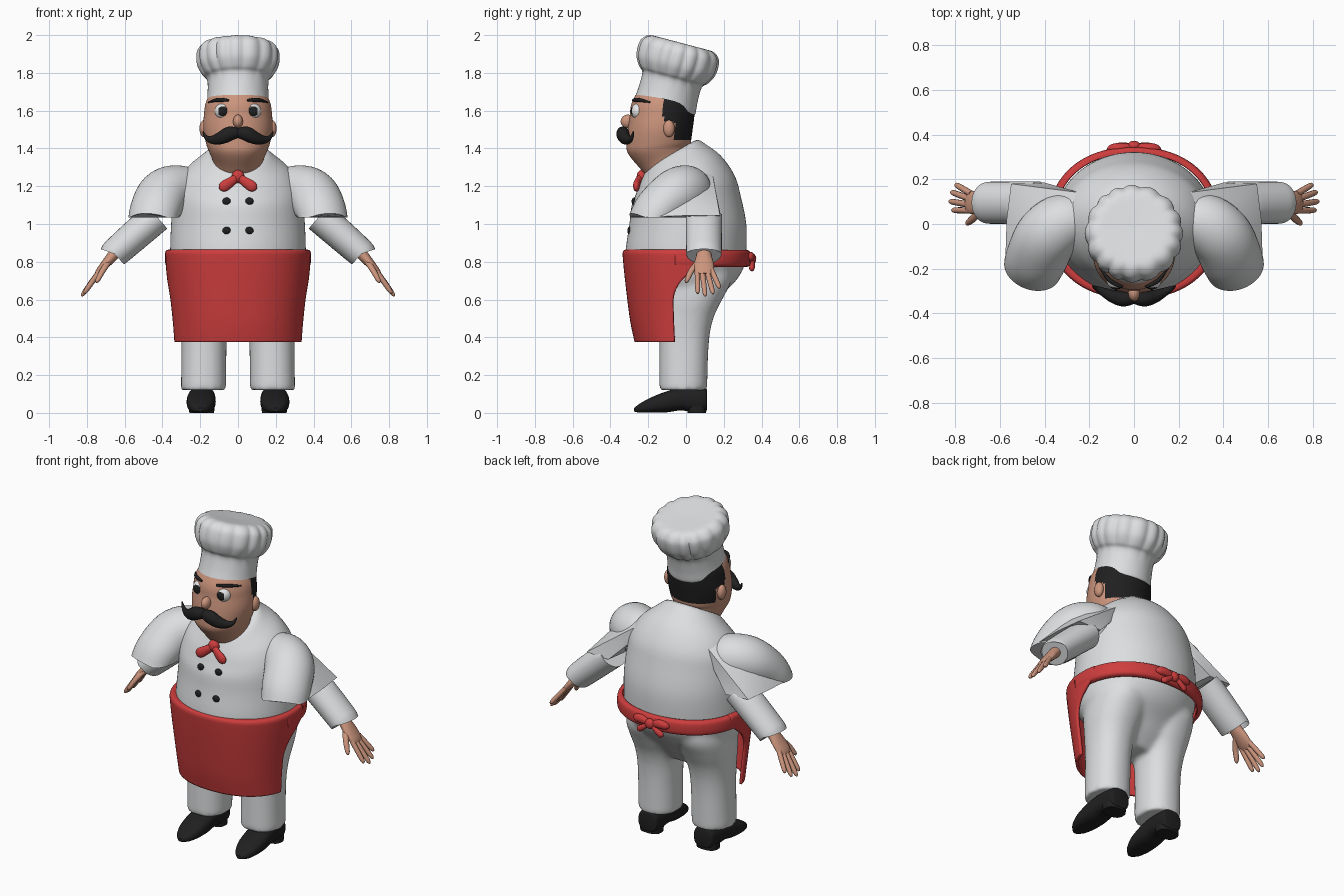
import bpy, bmesh, math
from mathutils import Vector

if "Cube" in bpy.data.objects:
    bpy.data.objects.remove(bpy.data.objects["Cube"])

def material(name, rgb):
    m = bpy.data.materials.new(name)
    m.diffuse_color = (*rgb, 1)
    m.use_nodes = True
    m.node_tree.nodes["Principled BSDF"].inputs["Base Color"].default_value = m.diffuse_color
    return m

WHITE = material("white_cloth", (.72, .73, .74))
RED = material("red_cloth", (.62, .047, .047))
SKIN = material("skin", (.60, .30, .205))
BLACK = material("black", (.014, .014, .015))
EYE = material("eye_white", (.8, .8, .8))

def smooth(pts, n=5):
    """Catmull-Rom through tuples of any length"""
    out = []
    for i in range(len(pts) - 1):
        q = [pts[max(0, min(len(pts) - 1, i + k))] for k in (-1, 0, 1, 2)]
        for j in range(n):
            t = j / n
            out.append(tuple(.5 * (2*b + (c-a)*t + (2*a-5*b+4*c-d)*t*t + (3*b-a-3*c+d)*t**3)
                             for a, b, c, d in zip(*q)))
    return out + [tuple(pts[-1])]

def finish(name, bm, mats, rule=None):
    bmesh.ops.recalc_face_normals(bm, faces=bm.faces)
    me = bpy.data.meshes.new(name)
    for m in mats:
        me.materials.append(m)
    for f in bm.faces:
        f.smooth = True
        if rule:
            f.material_index = int(rule(f.calc_center_median()))
    bm.to_mesh(me)
    bm.free()
    me.set_sharp_from_angle(angle=math.radians(45))
    ob = bpy.data.objects.new(name, me)
    bpy.context.collection.objects.link(ob)
    return ob

def skin(name, parts, *mats, sx=1, rule=None):
    """Skin each list of rings and cap both ends"""
    bm = bmesh.new()
    for rings in parts:
        vs = [[bm.verts.new((p[0] * sx, p[1], p[2])) for p in r] for r in rings]
        n = len(vs[0])
        for a, b in zip(vs, vs[1:]):
            for i in range(n):
                bm.faces.new((a[i], a[(i+1) % n], b[(i+1) % n], b[i]))
        bm.faces.new(vs[0])
        bm.faces.new(vs[-1])
    return finish(name, bm, mats, rule)

def loft(rows, seg=48, n=5, power=2.0):
    """Rows: z, cx, cy, rx, ry, slope of the ring toward the back"""
    rings = []
    for z, cx, cy, rx, ry, sl in smooth(rows, n):
        r = []
        for i in range(seg):
            a = math.tau * i / seg
            c, s = math.cos(a), math.sin(a)
            x = rx * math.copysign(abs(c) ** (2 / power), c)
            y = ry * math.copysign(abs(s) ** (2 / power), s)
            r.append((cx + x, cy + y, z + sl * y))
        rings.append(r)
    return rings

def sweep(path, seg=20, n=5, ref=(0, 0, 1)):
    """Path: x, y, z, side radius, other radius"""
    pts = smooth(path, n)
    rings = []
    for i, p in enumerate(pts):
        t = (Vector(pts[min(i+1, len(pts)-1)][:3]) - Vector(pts[max(i-1, 0)][:3])).normalized()
        u = Vector(ref).cross(t).normalized()
        v = t.cross(u)
        rings.append([Vector(p[:3]) + u * p[3] * math.cos(k * math.tau / seg)
                      + v * p[4] * math.sin(k * math.tau / seg) for k in range(seg)])
    return rings

def ball(name, loc, size, *mats, rule=None):
    bm = bmesh.new()
    bmesh.ops.create_uvsphere(bm, u_segments=32, v_segments=20, radius=1)
    for v in bm.verts:
        v.co = Vector((v.co.x * size[0] + loc[0], v.co.y * size[1] + loc[1], v.co.z * size[2] + loc[2]))
    return finish(name, bm, mats, rule)

# jacket body and trousers, fused into one smooth skin
trunk = loft([(.48, 0, -.02, .17, .09, 0), (.55, 0, 0, .25, .13, 0), (.62, 0, .01, .295, .175, 0),
              (.70, 0, 0, .335, .265, 0), (.78, 0, 0, .355, .31, 0), (.86, 0, 0, .36, .32, 0),
              (1.0, 0, .01, .355, .31, 0), (1.12, 0, 0, .345, .29, .1), (1.2, 0, -.005, .33, .265, .2),
              (1.28, 0, -.03, .28, .22, .35), (1.34, 0, -.06, .2, .165, .5), (1.375, 0, -.07, .155, .135, .58)])
leg = loft([(.12, .182, -.015, .12, .127, 0), (.37, .18, -.01, .12, .131, 0), (.5, .178, 0, .13, .145, 0),
            (.6, .172, .02, .148, .172, 0), (.7, .165, .04, .155, .2, 0), (.8, .15, .04, .15, .2, 0)], power=2.2)
body = skin("jacket_and_trousers", [trunk, leg, [[(-x, y, z) for x, y, z in r] for r in leg]], WHITE)
rm = body.modifiers.new("fuse", 'REMESH')
rm.mode, rm.voxel_size, rm.use_smooth_shade = 'VOXEL', .012, True
sm = body.modifiers.new("soften", 'SMOOTH')
sm.factor, sm.iterations = .5, 14

# apron front and waistband: curved shells
def shell(name, rows, half_angle, thick, mid=-math.pi / 2, n=8, seg=72):
    bm = bmesh.new()
    grid = []
    for z, rx, ry in smooth(rows, n):
        h = half_angle(z)
        line = []
        for i in range(seg + 1):
            a = mid + h * (2 * i / seg - 1)
            c, s = math.cos(a), math.sin(a)
            line.append(bm.verts.new((rx * math.copysign(abs(c) ** .9, c), ry * math.copysign(abs(s) ** .9, s), z)))
        grid.append(line)
    for a, b in zip(grid, grid[1:]):
        for i in range(seg):
            bm.faces.new((a[i], a[i+1], b[i+1], b[i]))
    ob = finish(name, bm, [RED])
    so = ob.modifiers.new("thickness", 'SOLIDIFY')
    so.thickness, so.offset = thick, 0
    return ob

shell("apron", [(.376, .335, .265), (.5, .345, .29), (.7, .367, .315), (.82, .378, .327), (.85, .377, .327),
                (.857, .366, .318), (.856, .345, .3)],
      lambda z: math.radians(79 + 26 * min(1, max(0, (z - .58) / .22)) ** 2), .015)
shell("waistband", [(.777, .355, .315), (.783, .374, .332), (.80, .38, .338), (.835, .38, .338),
                    (.853, .374, .332), (.857, .355, .315)],
      lambda z: math.radians(98), .012, math.pi / 2, 4, 96)

# bow at the back
ball("bow_knot", (0, .35, .815), (.03, .022, .03), RED)
for s in (1, -1):
    skin("bow_loop", [sweep([(.01, .345, .815, .012, .017), (.06, .343, .826, .02, .026),
                             (.1, .338, .823, .018, .022), (.12, .33, .818, .005, .005)])], RED, sx=s)
    skin("bow_tail", [sweep([(.01, .35, .81, .01, .012), (.045, .352, .785, .013, .016),
                             (.075, .348, .765, .014, .018), (.085, .345, .757, .004, .005)])], RED, sx=s)

# head with hair coloured by position
def is_hair(c):
    return c.z > 1.69 or (c.z > 1.445 and (c.y > -.06 or (c.y > -.12 and c.z > 1.54)))
skin("head", [loft([(1.25, 0, -.08, .12, .1, .3), (1.33, 0, -.11, .132, .135, .25), (1.39, 0, -.145, .156, .162, .1),
                    (1.43, 0, -.145, .17, .17, 0), (1.5, 0, -.137, .183, .172, 0), (1.57, 0, -.127, .181, .171, 0),
                    (1.65, 0, -.118, .168, .166, 0), (1.74, 0, -.09, .12, .12, -.2)], 80, 8)], SKIN, BLACK, rule=is_hair)
ball("nose", (0, -.308, 1.543), (.026, .038, .036), SKIN)
for s in (1, -1):
    ball("ear", (s * .18, -.09, 1.505), (.024, .03, .045), SKIN)
    mid = Vector((s * .08, -.25, 1.597))
    look = Vector((-s * .02, -1, 0)).normalized()
    ball("eye", mid, (.043, .043, .043), EYE, BLACK,
         rule=lambda c: (c - mid).normalized().dot(look) > .77)
    skin("eyebrow", [sweep([(.05, -.282, 1.655, .005, .006), (.08, -.27, 1.657, .009, .01),
                            (.115, -.246, 1.656, .009, .01), (.156, -.19, 1.645, .004, .004)], 12)], BLACK, sx=s)
    skin("moustache", [sweep([(0, -.325, 1.482, .03, .026), (.045, -.335, 1.478, .034, .038),
                              (.09, -.325, 1.456, .03, .034), (.135, -.305, 1.446, .02, .023),
                              (.168, -.288, 1.458, .011, .012), (.186, -.278, 1.49, .003, .003)])], BLACK, sx=s)

# pleated hat, leaning back
axis, fwd = Vector((0, .255, .967)), Vector((0, .967, -.255))
hat = []
for t, r, amp in smooth([(-.01, .158, 0), (0, .166, 0), (.06, .161, 0), (.14, .162, .001), (.17, .186, .004),
                         (.22, .211, .006), (.28, .215, .006), (.315, .203, .006), (.34, .168, .005),
                         (.341, .1, .001), (.338, .01, 0)], 4):
    ring = []
    for i in range(120):
        a = math.tau * i / 120
        rr = r + amp * 2 * (abs(math.cos(8 * a + .5 * math.sin(3 * a))) - .6)
        ring.append(Vector((0, -.11, 1.627)) + axis * t + fwd * rr * math.sin(a) + Vector((rr * math.cos(a), 0, 0)))
    hat.append(ring)
skin("hat", [hat], WHITE)

# neckerchief
ball("neckerchief_knot", (0, -.235, 1.25), (.034, .026, .036), RED)
for s in (1, -1):
    skin("neckerchief_tail", [sweep([(0, -.235, 1.25, .018, .02), (.035, -.253, 1.225, .017, .025),
                                     (.07, -.262, 1.202, .018, .029), (.088, -.263, 1.187, .013, .02),
                                     (.095, -.263, 1.18, .003, .004)])], RED, sx=s)
    for z, y in ((1.12, -.275), (.965, -.298)):
        ball("button", (s * .06, y, z), (.022, .013, .02), BLACK)

for s in (1, -1):
    # upper sleeve pushed forward, cut flat underneath
    up = sweep([(.17, -.02, 1.13, .1, .11), (.29, .01, 1.17, .13, .135), (.385, -.05, 1.16, .14, .135),
                (.435, -.15, 1.08, .138, .12), (.455, -.2, 1.0, .13, .11)], 40, 6)
    up = [[(p[0], p[1], max(p[2], 1.035)) for p in r] for r in up]
    skin("upper_sleeve", [up], WHITE, sx=s)
    # lower sleeve
    low = sweep([(.43, .095, 1.04, .096, .085), (.56, .095, .927, .095, .082), (.645, .095, .852, .094, .078),
                 (.656, .095, .842, .092, .075)], 32)
    low = [[(p[0], p[1], min(p[2], 1.055)) for p in r] for r in low]
    skin("lower_sleeve", [low], WHITE, sx=s)
    # stretched cloth joining the two
    bm = bmesh.new()
    pts = [(.575, -.14, 1.04), (.56, -.2, 1.04), (.48, -.2, 1.04), (.36, -.1, 1.04), (.24, .14, 1.27), (.24, .13, 1.2),
           (.33, .02, 1.28), (.45, -.05, 1.2), (.55, .18, 1.045), (.57, .02, 1.045), (.4, .185, 1.04), (.4, .02, 1.04)]
    for x, y, z in pts:
        bm.verts.new((x * s, y, z))
    hull = bmesh.ops.convex_hull(bm, input=bm.verts)
    bmesh.ops.delete(bm, geom=[v for v in hull["geom_interior"] if isinstance(v, bmesh.types.BMVert)], context='VERTS')
    finish("sleeve_fold", bm, [WHITE])
    # hand
    parts = [sweep([(.62, .095, .88, .036, .03), (.66, .095, .835, .04, .03), (.70, .095, .79, .052, .024),
                    (.735, .097, .75, .05, .018), (.75, .098, .733, .035, .01)])]
    for i, (ty, tx, tz) in enumerate(((.062, .815, .632), (.102, .828, .618), (.144, .82, .63), (.178, .80, .66))):
        b = Vector((.728, .06 + .025 * i, .757))
        e = Vector((tx, ty, tz))
        parts.append(sweep([(*b.lerp(e, k), r, r) for k, r in ((0, .014), (.5, .014), (.88, .012), (1, .004))], 12))
    parts.append(sweep([(.685, .07, .80, .018, .016), (.715, .03, .755, .017, .015), (.742, .006, .705, .013, .012),
                        (.75, .0, .69, .004, .004)], 12))
    skin("hand", parts, SKIN, sx=s)
    # shoe with raised arch
    shoe = []
    for y, z, a, b in smooth([(.112, .07, .045, .045), (.1, .07, .064, .062), (.03, .072, .07, .066),
                              (-.03, .073, .073, .06), (-.1, .059, .077, .056), (-.18, .042, .07, .042),
                              (-.24, .026, .048, .026), (-.274, .017, .016, .01)], 5):
        ring = []
        for i in range(32):
            c, w = math.cos(math.tau * i / 32), math.sin(math.tau * i / 32)
            ring.append((.192 - .03 * y + a * math.copysign(abs(c) ** .75, c), y,
                         max(.003, z + b * math.copysign(abs(w) ** .8, w))))
        shoe.append(ring)
    skin("shoe", [shoe], BLACK, sx=s)
    skin("shoe_heel", [loft([(0, .192, .057, .066, .05, 0), (.04, .192, .057, .067, .051, 0)], power=2.6)], BLACK, sx=s)
